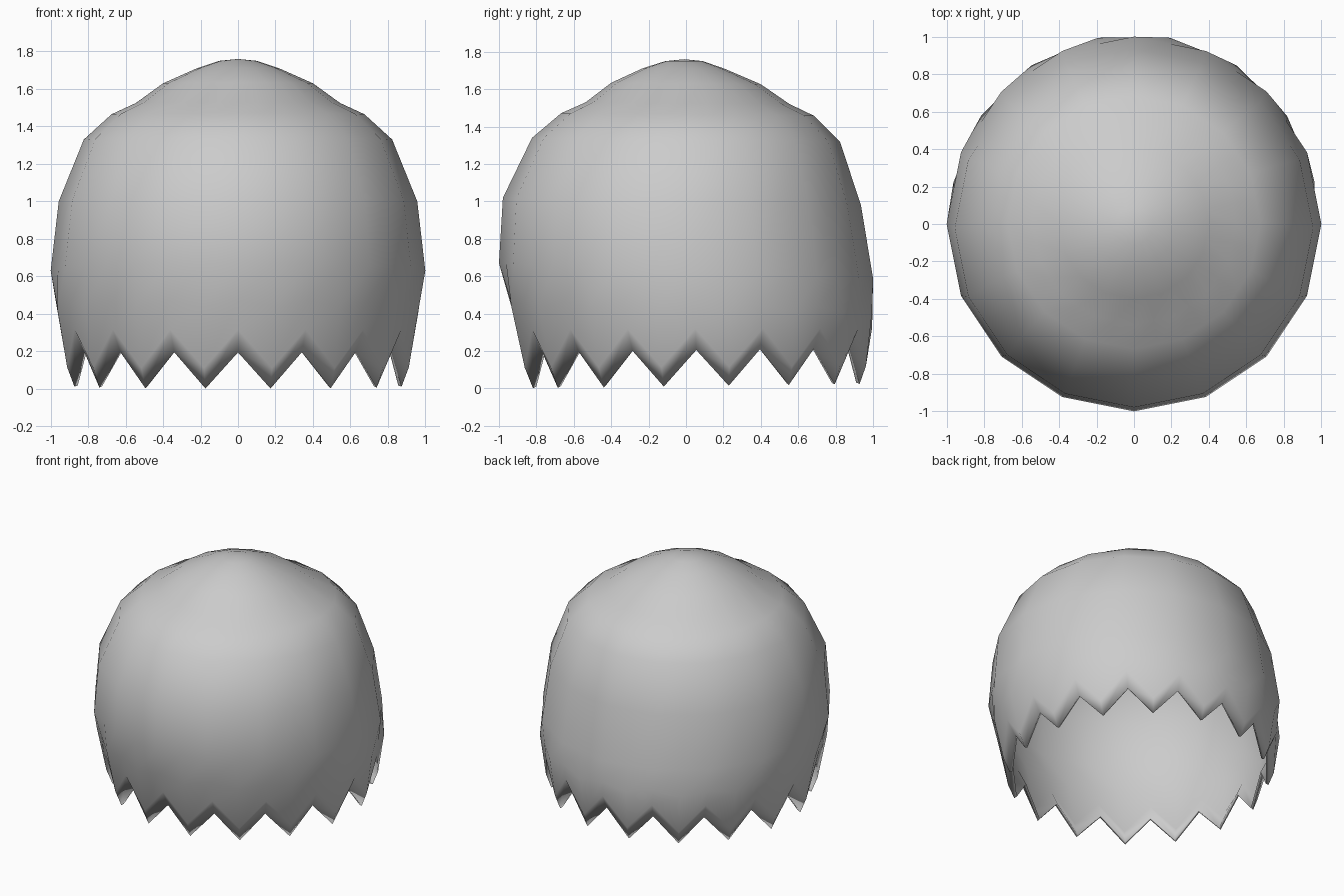
import bpy, bmesh, math

if "Cube" in bpy.data.objects:
    bpy.data.objects.remove(bpy.data.objects["Cube"])

COLS = 32            # 16 teeth: even columns are notches, odd columns are tips
CHORD = math.cos(math.pi / 16)

# Each ring: (notch radius, notch z, tip radius, tip z, centre y, tilt along y)
rings = [
    (0.89, 0.205, 0.89, 0.012, 0.055, 0.013),    # jagged edge
    (0.945, 0.32, 0.93, 0.115, 0.05, 0.005),     # loop just above the edge
    (0.967, 0.45, 0.983, 0.42, 0.03, -0.02),
]
# Smooth dome rings: (radius, z, centre y, tilt), 16 sided
for r, z, cy, tilt in [(1.0, 0.63, 0, -0.04), (0.957, 1.0, -0.022, -0.02),
                       (0.823, 1.33, 0, -0.012), (0.675, 1.465, 0.008, -0.01),
                       (0.545, 1.525, 0.008, -0.008), (0.40, 1.63, 0, -0.01),
                       (0.22, 1.71, -0.01, -0.01), (0.10, 1.75, -0.01, 0)]:
    rings.append((r, z, r * CHORD, z, cy, tilt))

# Cracked shell
bm = bmesh.new()
loops = []
for re, ze, ro, zo, cy, tilt in rings:
    loop = []
    for i in range(COLS):
        a = 2 * math.pi * i / COLS
        r, z = (ro, zo) if i % 2 else (re, ze)
        y = r * math.sin(a)
        loop.append(bm.verts.new((r * math.cos(a), y + cy, z + tilt * y)))
    loops.append(loop)
for lo, hi in zip(loops, loops[1:]):
    for i in range(COLS):
        j = (i + 1) % COLS
        bm.faces.new((lo[i], lo[j], hi[j], hi[i]))
apex = bm.verts.new((0, -0.01, 1.76))
for i in range(COLS):
    bm.faces.new((loops[-1][i], loops[-1][(i + 1) % COLS], apex))
for f in bm.faces:
    f.smooth = True
bm.normal_update()

mesh = bpy.data.meshes.new("cracked_shell")
bm.to_mesh(mesh)
bm.free()
shell = bpy.data.objects.new("cracked_shell", mesh)
bpy.context.collection.objects.link(shell)

# Thin wall, grown inward
wall = shell.modifiers.new("wall", 'SOLIDIFY')
wall.thickness = 0.02
wall.offset = -1
